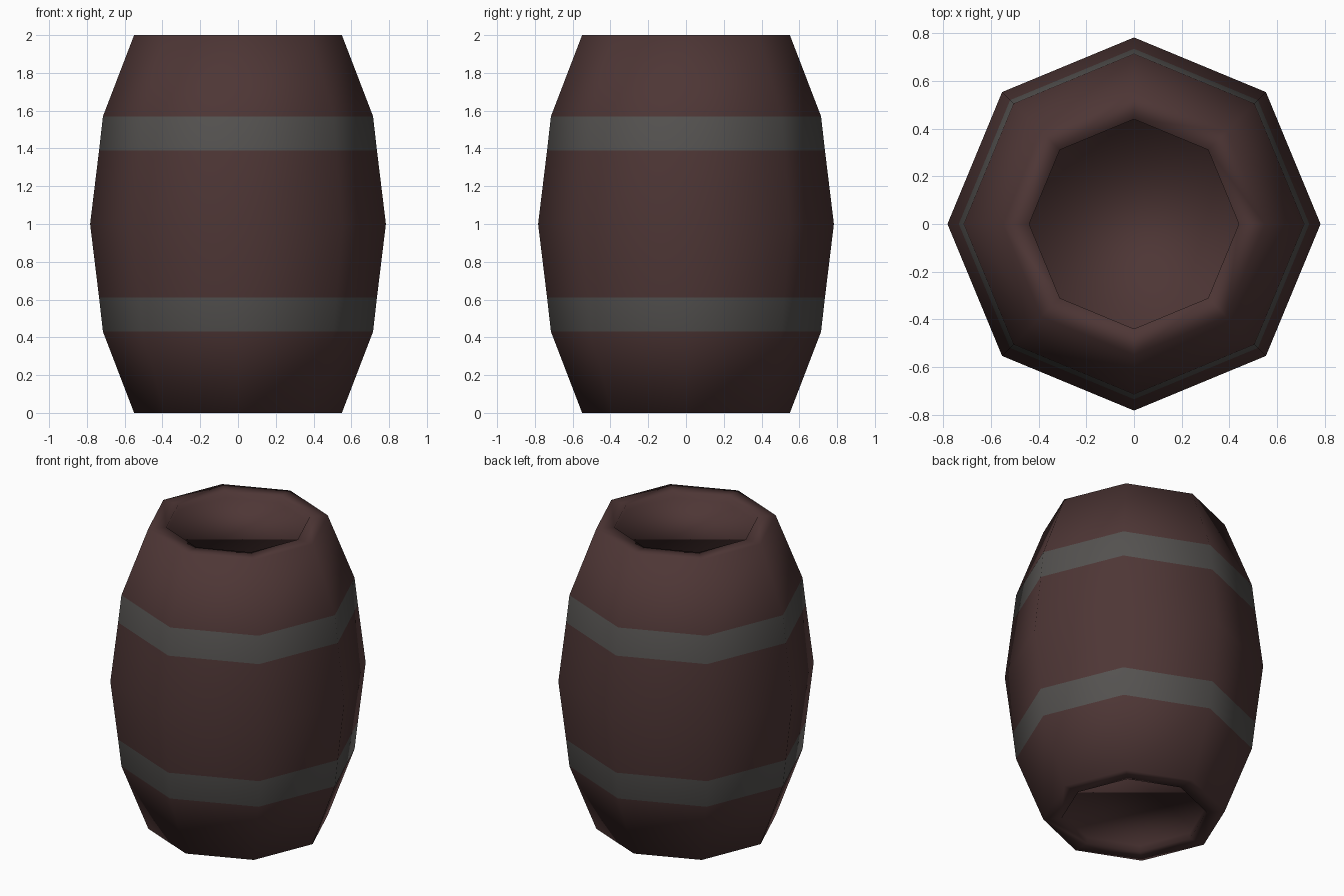
import bpy, bmesh, math

if "Cube" in bpy.data.objects:
    bpy.data.objects.remove(bpy.data.objects["Cube"])

SIDES = 8

def material(name, rgb):
    m = bpy.data.materials.new(name)
    m.diffuse_color = (*rgb, 1)
    m.use_nodes = True
    m.node_tree.nodes["Principled BSDF"].inputs["Base Color"].default_value = m.diffuse_color
    return m

# Lower half of the profile (radius, height), from recessed floor to belly
half = [(0.44, 0.04), (0.44, 0.0), (0.55, 0.0),
        (0.715, 0.43), (0.7355, 0.61), (0.783, 1.0)]
profile = half + [(r, 2.0 - z) for r, z in reversed(half[:-1])]

# Octagonal shell: one ring of vertices per profile point
bm = bmesh.new()
rings = []
for r, z in profile:
    rings.append([bm.verts.new((r * math.cos(i * math.tau / SIDES),
                                r * math.sin(i * math.tau / SIDES), z))
                  for i in range(SIDES)])
for a, b in zip(rings, rings[1:]):
    for i in range(SIDES):
        j = (i + 1) % SIDES
        bm.faces.new((a[i], a[j], b[j], b[i]))

# Recessed end caps
bm.faces.new(list(reversed(rings[0])))
bm.faces.new(rings[-1])
bmesh.ops.recalc_face_normals(bm, faces=bm.faces)

# Smooth shading; iron hoops are the faces between the hoop heights
for f in bm.faces:
    f.smooth = True
    d = abs(f.calc_center_median().z - 1.0)
    f.material_index = 1 if 0.39 < d < 0.57 else 0

mesh = bpy.data.meshes.new("barrel")
bm.to_mesh(mesh)
bm.free()
mesh.materials.append(material("dark_brown_wood", (0.076, 0.037, 0.036)))
mesh.materials.append(material("grey_iron", (0.089, 0.084, 0.080)))
bpy.context.collection.objects.link(bpy.data.objects.new("barrel", mesh))
